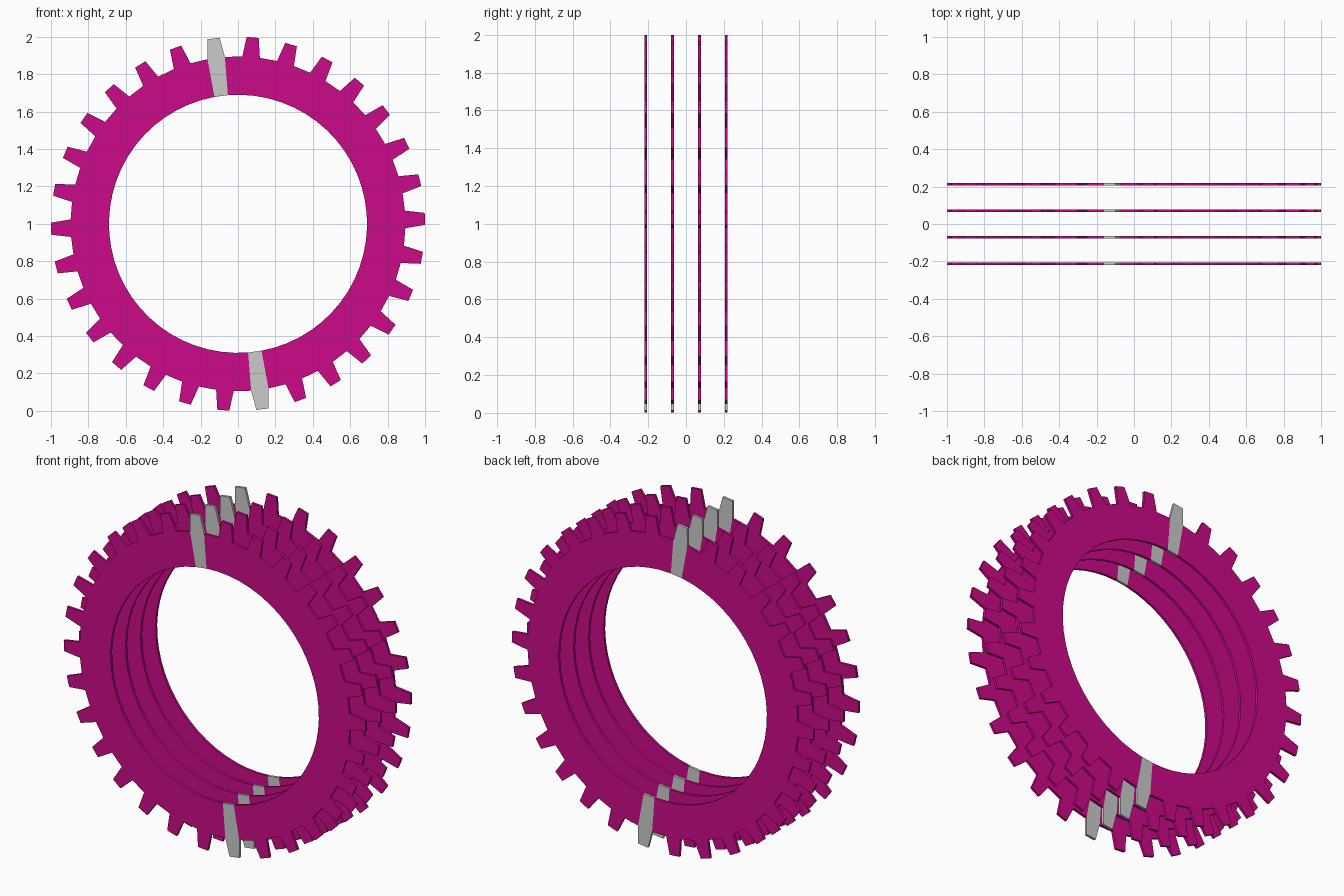
import bpy, bmesh
from math import radians, sin, cos

if "Cube" in bpy.data.objects:
    bpy.data.objects.remove(bpy.data.objects["Cube"])

TEETH = 30
STEP = 360 / TEETH
PHASE = 1.5                      # angle of first tooth centre
R_IN, R_ROOT, R_TIP = 0.69, 0.895, 1.0
TIP_HALF = 1.85                  # half angle of tooth tip
HALF_T = 0.0075                  # half plate thickness
SPACING = 0.142
MARKED = (8, 23)                 # grey marker teeth

pink = bpy.data.materials.new("magenta")
pink.diffuse_color = (0.6, 0.003, 0.25, 1)
pink.use_nodes = True
pink.node_tree.nodes["Principled BSDF"].inputs["Base Color"].default_value = pink.diffuse_color


def polar(r, a, y):
    return (r * cos(radians(a)), y, r * sin(radians(a)))


def plate_part(bm, front, outer):
    """Extrude a flat profile through the plate; only walls flagged in outer are made."""
    f = [bm.verts.new(polar(r, a, -HALF_T)) for r, a in front]
    b = [bm.verts.new(polar(r, a, HALF_T)) for r, a in front]
    bm.faces.new(f)
    bm.faces.new(b[::-1])
    n = len(f)
    for i in outer:
        j = (i + 1) % n
        bm.faces.new((f[j], f[i], b[i], b[j]))


def tooth_sector(bm, a):
    h = STEP / 4
    plate_part(bm, [(R_IN, a - h), (R_ROOT, a - h), (R_TIP, a - TIP_HALF),
                    (R_TIP, a + TIP_HALF), (R_ROOT, a + h), (R_IN, a + h)],
               (1, 2, 3, 5))


def gap_sector(bm, a):
    h = STEP / 4
    plate_part(bm, [(R_IN, a - h), (R_ROOT, a - h), (R_ROOT, a + h), (R_IN, a + h)],
               (1, 3))


def make_mesh(name, teeth, gaps, mat=None):
    bm = bmesh.new()
    for k in teeth:
        tooth_sector(bm, PHASE + k * STEP)
    for k in gaps:
        gap_sector(bm, PHASE + (k + 0.5) * STEP)
    bmesh.ops.remove_doubles(bm, verts=bm.verts, dist=1e-5)
    bmesh.ops.recalc_face_normals(bm, faces=bm.faces)
    me = bpy.data.meshes.new(name)
    bm.to_mesh(me)
    bm.free()
    if mat:
        me.materials.append(mat)
    return me


# Toothed ring and its two grey marker sectors
ring = make_mesh("toothed_ring", [k for k in range(TEETH) if k not in MARKED],
                 range(TEETH), pink)
markers = [make_mesh("marker_tooth", [k], []) for k in MARKED]

# Four identical plates stacked along y
for i in range(4):
    for me in [ring] + markers:
        ob = bpy.data.objects.new(f"{me.name.split('.')[0]}_{i + 1}", me)
        ob.location = (0, (i - 1.5) * SPACING, 1)
        bpy.context.collection.objects.link(ob)
